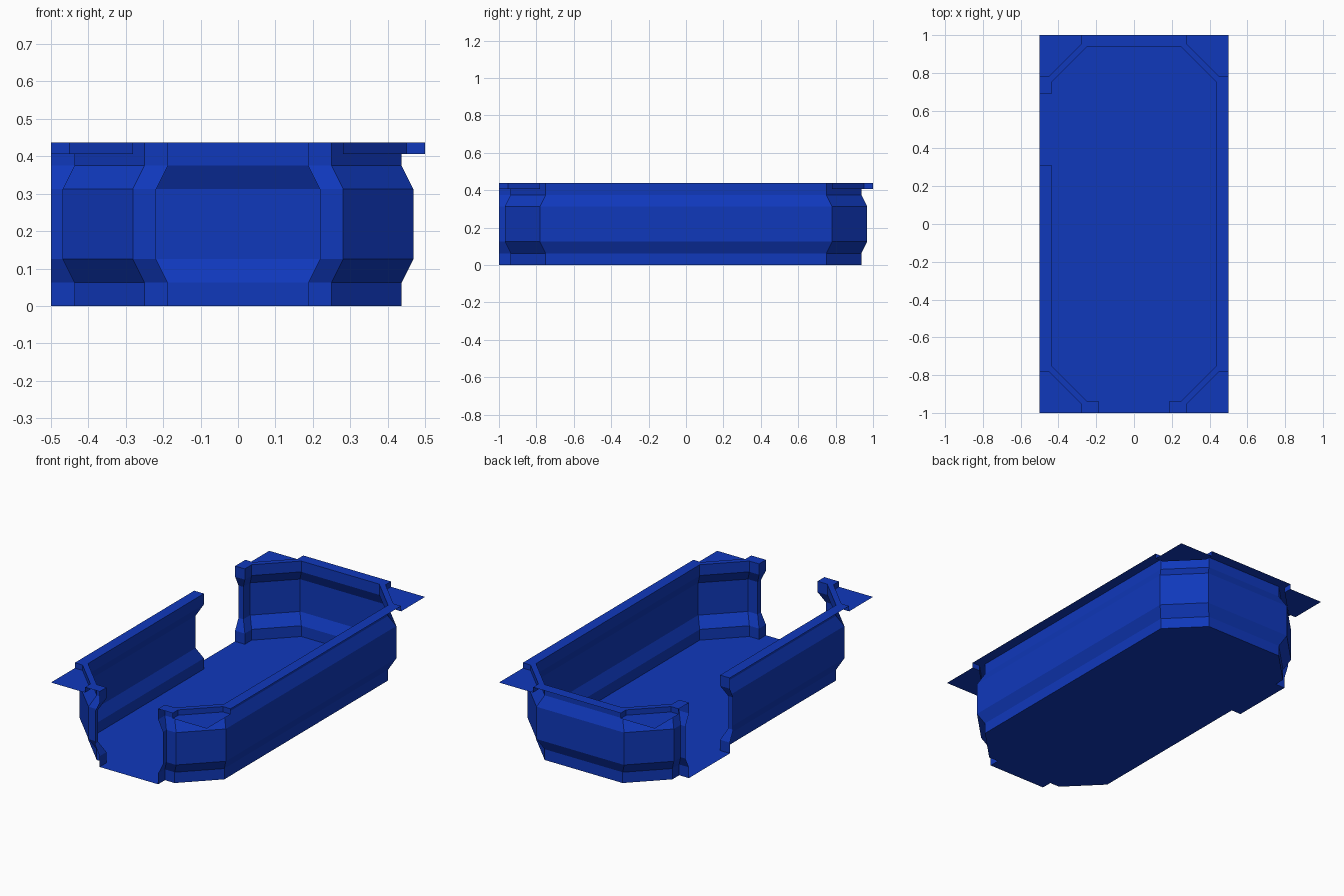
import bpy, bmesh
from mathutils import Vector

if "Cube" in bpy.data.objects:
    bpy.data.objects.remove(bpy.data.objects["Cube"], do_unlink=True)

U = 0.0625            # wall step
B = U / 2             # outward bulge of the wall
H = 7 * U             # top of the walls
LEDGE = H - B         # height of the corner plates
X, Y = 0.5 - U, 1 - U       # inner faces of the straight walls
CX, CY = 0.25, 0.75         # where the cut corners begin
E = B * (2 ** 0.5 - 1)      # mitre of the thin diagonal rim
DOOR = 0.1875               # half width of the front opening
GAP_LO, GAP_HI = 0.3125, 0.6875   # side opening
PROFILE = [(0, 0), (U, 0), (2 * U, 1), (5 * U, 1), (6 * U, 0), (H, 0)]

blue = bpy.data.materials.new("deep_blue")
blue.use_nodes = True
colour = (0.0050, 0.040, 0.500, 1)
blue.diffuse_color = colour
bsdf = next(n for n in blue.node_tree.nodes if n.type == 'BSDF_PRINCIPLED')
bsdf.inputs["Base Color"].default_value = colour


def finish(name, bm):
    bmesh.ops.remove_doubles(bm, verts=bm.verts[:], dist=0.0005)
    bm.normal_update()
    for f in bm.faces:
        if f.normal.z < -0.99:
            f.normal_flip()
    mesh = bpy.data.meshes.new(name)
    bm.to_mesh(mesh)
    bm.free()
    mesh.materials.append(blue)
    obj = bpy.data.objects.new(name, mesh)
    bpy.context.collection.objects.link(obj)


def flat(bm, points, z):
    return bm.faces.new([bm.verts.new((x, y, z)) for x, y in points])


def corner(sx, sy, first_on_side):
    """Two wall points of one cut corner, each with its bulge direction."""
    pts = [(sx * X, sy * CY, sx, sy), (sx * CX, sy * Y, sx, sy)]
    return pts if first_on_side else pts[::-1]


def door_jamb(s):
    return [(s * DOOR, -1, s, 0), (s * DOOR, -Y, s, -1)]


def gap_jamb(y, s):
    return [(-X, y, -1, s), (-0.5, y, 0, s)]


# Walls: the bulged profile swept along the two runs between the openings
long_run = (door_jamb(1) + corner(1, -1, False) + corner(1, 1, True)
            + corner(-1, 1, False) + gap_jamb(GAP_HI, 1))
short_run = (gap_jamb(GAP_LO, -1)[::-1] + corner(-1, -1, True)
             + door_jamb(-1)[::-1])
bm = bmesh.new()
for run in (long_run, short_run):
    rings = [[bm.verts.new((x + k * B * dx, y + k * B * dy, z))
              for z, k in PROFILE] for x, y, dx, dy in run]
    for a, b in zip(rings, rings[1:]):
        for i in range(len(PROFILE) - 1):
            bm.faces.new((a[i], a[i + 1], b[i + 1], b[i]))
finish("walls", bm)

# Floor: cut-corner slab with tongues through both openings
bm = bmesh.new()
flat(bm, [p[:2] for p in long_run + short_run], 0)
finish("floor", bm)

# Rim: straight caps, thin diagonal caps and their outer risers
bm = bmesh.new()


def cap_end(u, d, mitred):
    """Cross line of a straight cap, from its inner to its outer edge."""
    if not mitred:
        return [(u, d), (u, d + U)]
    v = u + (B if u > 0 else -B)
    return [(u, d), (v, d + E), (v, d + U)]


def straight_cap(u0, m0, u1, m1, d, place):
    outline = cap_end(u0, d, m0) + cap_end(u1, d, m1)[::-1]
    flat(bm, [place(u, w) for u, w in outline], H)


straight_cap(-CY, True, CY, True, X, lambda u, w: (w, u))
straight_cap(-CY, True, GAP_LO, False, X, lambda u, w: (-w, u))
straight_cap(GAP_HI, False, CY, True, X, lambda u, w: (-w, u))
straight_cap(-CX, True, CX, True, Y, lambda u, w: (u, w))
straight_cap(-CX, True, -DOOR, False, Y, lambda u, w: (u, -w))
straight_cap(DOOR, False, CX, True, Y, lambda u, w: (u, -w))

plates = bmesh.new()
for sx in (-1, 1):
    for sy in (-1, 1):
        side, end = (sx * X, sy * CY), (sx * CX, sy * Y)
        edge = [(sx * 0.5, sy * (CY + B)), (sx * (X + E), sy * (CY + B)),
                (sx * (CX + B), sy * (Y + E)), (sx * (CX + B), sy)]
        flat(bm, [side, edge[1], edge[2], end], H)
        for p, q in zip(edge, edge[1:]):
            f = bm.faces.new([bm.verts.new((*c, z)) for c, z in
                              ((p, LEDGE), (q, LEDGE), (q, H), (p, H))])
            f.normal_update()
            if f.normal.dot(Vector((sx, sy, 0))) < 0:
                f.normal_flip()
        # Corner plate just below the rim
        flat(plates, edge + [(sx * 0.5, sy)], LEDGE)
finish("rim", bm)
finish("corner_plates", plates)
